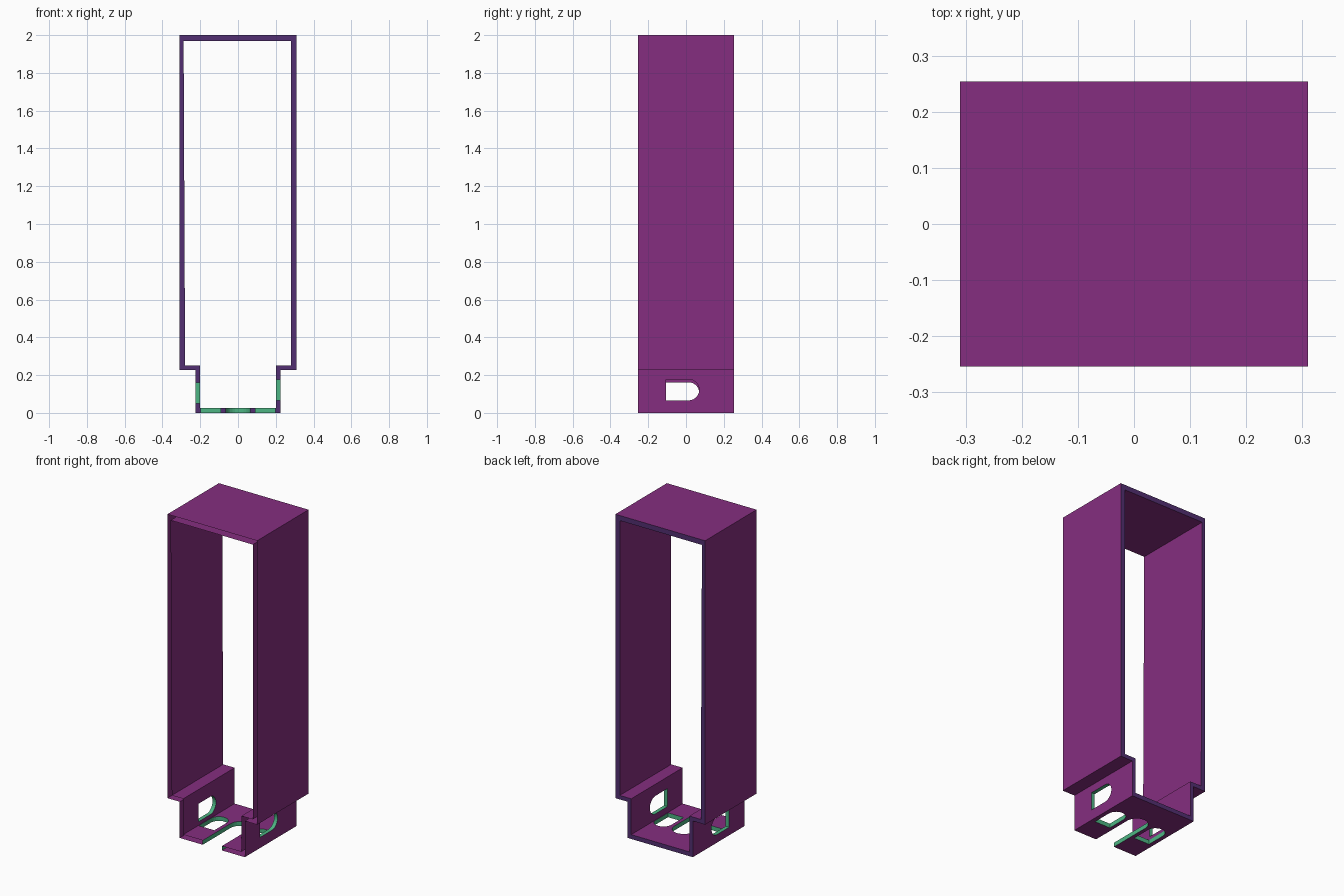
import bpy, bmesh, math
from mathutils import Vector

if "Cube" in bpy.data.objects:
    bpy.data.objects.remove(bpy.data.objects["Cube"])

D = 0.254  # half depth


def material(name, rgb):
    m = bpy.data.materials.new(name)
    m.diffuse_color = (*rgb, 1)
    m.use_nodes = True
    m.node_tree.nodes["Principled BSDF"].inputs["Base Color"].default_value = m.diffuse_color
    return m


purple = material("purple", (0.235, 0.027, 0.215))
indigo = material("indigo", (0.085, 0.028, 0.165))
green = material("green", (0.075, 0.46, 0.23))

# Profiles in (x, z), listed around from the lower left corner
outer = [(-.225, 0), (-.225, .226), (-.31, .226), (-.31, 2),
         (.31, 2), (.31, .226), (.225, .226), (.225, 0)]
inner = [(-.201, .027), (-.201, .251), (-.28, .251), (-.288, 1.968),
         (.28, 1.968), (.28, .251), (.201, .251), (.201, .027)]


def d_hole(c, r, y0=-.105, y1=.07, n=14):
    """Opening with a flat front end and a round back end, in (across, y)."""
    arc = [(c + r * math.cos(math.pi * i / n), y1 - r + r * math.sin(math.pi * i / n))
           for i in range(n + 1)]
    return [(c + r, y0)] + arc + [(c - r, y0)]


left_hole = d_hole(.106, .056)
right_hole = d_hole(.122, .056)
floor_holes = [d_hole(-.144, .054), d_hole(.144, .054)]
slot = d_hole(0, .066, -D, .088)


def finish(name, bm, mat):
    me = bpy.data.meshes.new(name)
    bm.to_mesh(me)
    bm.free()
    me.materials.append(mat)
    ob = bpy.data.objects.new(name, me)
    bpy.context.collection.objects.link(ob)
    return ob


def panel(bm, loops, place, normal):
    """Flat panel: first loop is the outline, the rest are holes."""
    edges = []
    for loop in loops:
        vs = [bm.verts.new(place(*p)) for p in loop]
        edges += [bm.edges.new((vs[i - 1], vs[i])) for i in range(len(vs))]
    res = bmesh.ops.triangle_fill(bm, edges=edges, use_beauty=True, use_dissolve=False)
    for f in res["geom"]:
        if isinstance(f, bmesh.types.BMFace):
            f.normal_update()
            if f.normal.dot(Vector(normal)) < 0:
                f.normal_flip()


def wall_place(x):
    return lambda a, y: (x, y, a)


def floor_place(z):
    return lambda a, y: (a, y, z)


def skin(name, prof, sign):
    """One skin of the hollow case; sign +1 faces out, -1 faces in."""
    bm = bmesh.new()
    # plain upper walls and shelves
    for i in range(1, 6):
        (xa, za), (xb, zb) = prof[i], prof[i + 1]
        q = [(xa, -D, za), (xa, D, za), (xb, D, zb), (xb, -D, zb)]
        # walking clockwise as seen from the front
        bm.faces.new([bm.verts.new(p) for p in (q[::-1] if sign > 0 else q)])
    # pierced lower side walls
    z0, z1 = prof[0][1], prof[1][1]
    rect = [(z0, -D), (z1, -D), (z1, D), (z0, D)]
    panel(bm, [rect, left_hole], wall_place(prof[0][0]), (-sign, 0, 0))
    panel(bm, [rect, right_hole], wall_place(prof[7][0]), (sign, 0, 0))
    # floor with front slot and two holes
    x = prof[7][0]
    outline = [(-x, D), (x, D), (x, -D)] + slot + [(-x, -D)]
    panel(bm, [outline] + floor_holes, floor_place(z0), (0, 0, -sign))
    bmesh.ops.remove_doubles(bm, verts=bm.verts, dist=1e-5)
    return finish(name, bm, purple)


skin("outer_case", outer, 1)
skin("inner_lining", inner, -1)

# Back rim joining both skins (the front edge is left open)
bm = bmesh.new()
vo = [bm.verts.new((x, D, z)) for x, z in outer]
vi = [bm.verts.new((x, D, z)) for x, z in inner]
for i in range(8):
    j = (i + 1) % 8
    f = bm.faces.new((vo[i], vo[j], vi[j], vi[i]))
    f.normal_update()
    if f.normal.y < 0:
        f.normal_flip()
finish("back_rim", bm, indigo)


def edge_strip(name, pts, place_a, place_b, closed=True):
    """Green cut edge running between the two skins, facing into the hole."""
    bm = bmesh.new()
    a = [bm.verts.new(place_a(*p)) for p in pts]
    b = [bm.verts.new(place_b(*p)) for p in pts]
    mid = sum((v.co for v in a + b), Vector()) / (2 * len(pts))
    for i in range(0 if closed else 1, len(pts)):
        f = bm.faces.new((a[i - 1], a[i], b[i], b[i - 1]))
        f.normal_update()
        if f.normal.dot(mid - f.calc_center_median()) < 0:
            f.normal_flip()
    finish(name, bm, green)


edge_strip("left_hole_edge", left_hole, wall_place(-.225), wall_place(-.201))
edge_strip("right_hole_edge", right_hole, wall_place(.225), wall_place(.201))
for side, hole in zip(("left", "right"), floor_holes):
    edge_strip(side + "_floor_hole_edge", hole, floor_place(0), floor_place(.027))
edge_strip("front_slot_edge", slot, floor_place(0), floor_place(.027), closed=False)
